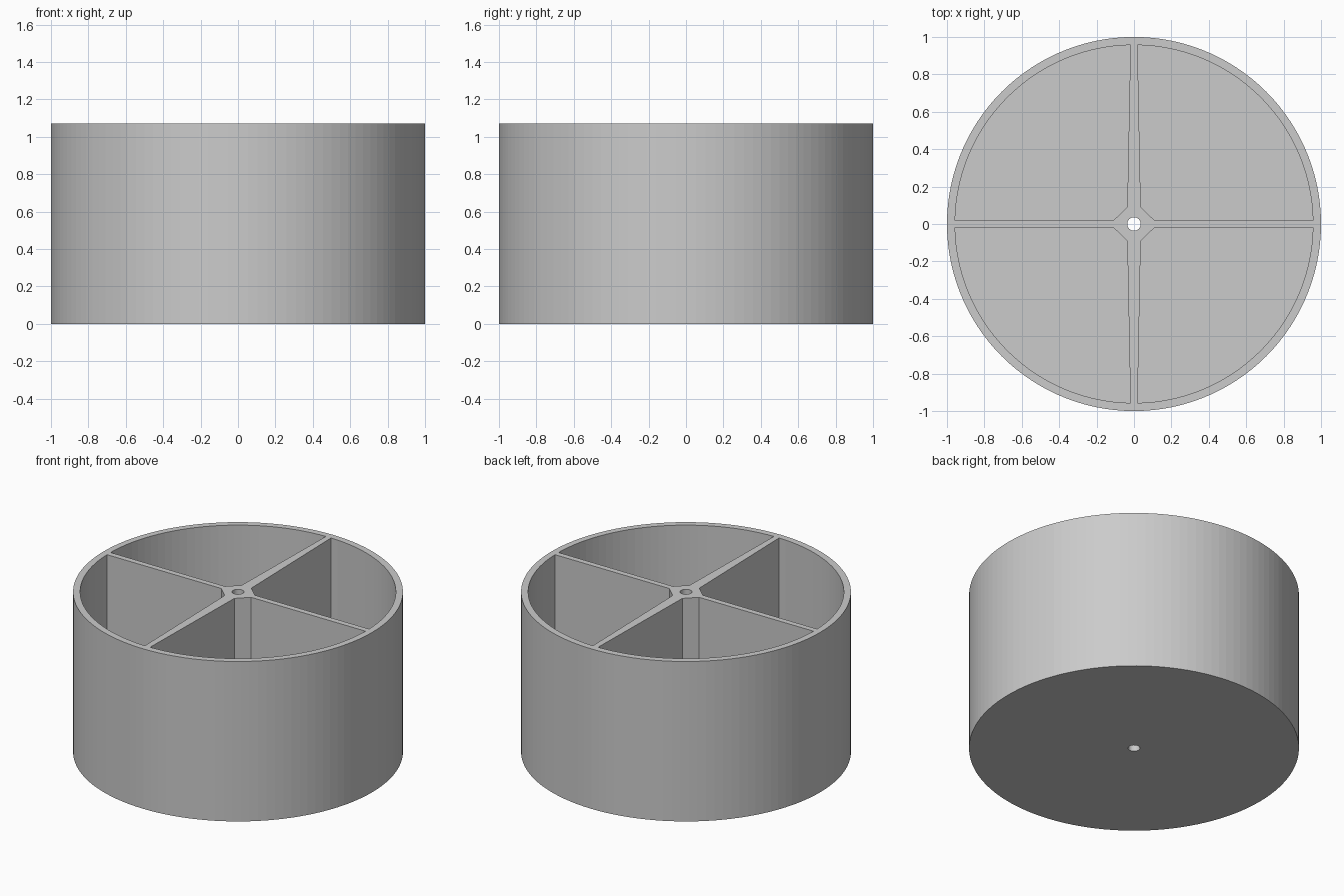
import bpy, bmesh
from math import cos, sin, pi, asin, acos

if "Cube" in bpy.data.objects:
    bpy.data.objects.remove(bpy.data.objects["Cube"])

HEIGHT, RADIUS, INNER, FLOOR = 1.07, 1.0, 0.957, 0.04
RIB, HOLE = 0.019, 0.036

grey = bpy.data.materials.new("plain grey")
grey.use_nodes = True
colour = (0.6, 0.6, 0.6, 1)
grey.diffuse_color = colour
grey.node_tree.nodes["Principled BSDF"].inputs["Base Color"].default_value = colour


def prism(name, outline, z0, z1):
    """Extrude a counter-clockwise outline from z0 up to z1."""
    bm = bmesh.new()
    base = bm.faces.new([bm.verts.new((x, y, z0)) for x, y in outline])
    top = bmesh.ops.extrude_face_region(bm, geom=[base], use_keep_orig=True)["geom"]
    for v in top:
        if isinstance(v, bmesh.types.BMVert):
            v.co.z = z1
    bmesh.ops.recalc_face_normals(bm, faces=bm.faces)
    mesh = bpy.data.meshes.new(name)
    bm.to_mesh(mesh)
    bm.free()
    mesh.materials.append(grey)
    obj = bpy.data.objects.new(name, mesh)
    bpy.context.collection.objects.link(obj)
    return obj


def circle(radius, sides):
    return [(radius * cos(2 * pi * i / sides), radius * sin(2 * pi * i / sides))
            for i in range(sides)]


def pocket_outline(sx, sy, steps=30):
    """Quarter compartment with a bevelled hub corner, mirrored by sign."""
    start, end = asin(RIB / INNER), acos(RIB / INNER)
    angles = [start + (end - start) * i / steps for i in range(steps + 1)]
    points = [(INNER * cos(a), INNER * sin(a)) for a in angles]
    points += [(0.036, 0.09), (0.11, RIB)]
    return [(sx * x, sy * y) for x, y in points]


# Solid drum, then four compartments and the axle hole cut from it
drum = prism("divided_drum", circle(RADIUS, 120), 0, HEIGHT)
cutters = [prism("compartment_cutter", pocket_outline(sx, sy), FLOOR, HEIGHT + 0.1)
           for sx in (1, -1) for sy in (1, -1)]
cutters.append(prism("axle_hole_cutter", circle(HOLE, 32), -0.1, HEIGHT + 0.1))

for cutter in cutters:
    cutter.hide_render = True
    cut = drum.modifiers.new(cutter.name, "BOOLEAN")
    cut.operation = "DIFFERENCE"
    cut.solver = "EXACT"
    cut.object = cutter

# Bake the cuts and drop the cutters
bpy.context.view_layer.update()
graph = bpy.context.evaluated_depsgraph_get()
baked = bpy.data.meshes.new_from_object(drum.evaluated_get(graph))
drum.modifiers.clear()
drum.data = baked
for cutter in cutters:
    bpy.data.objects.remove(cutter)
